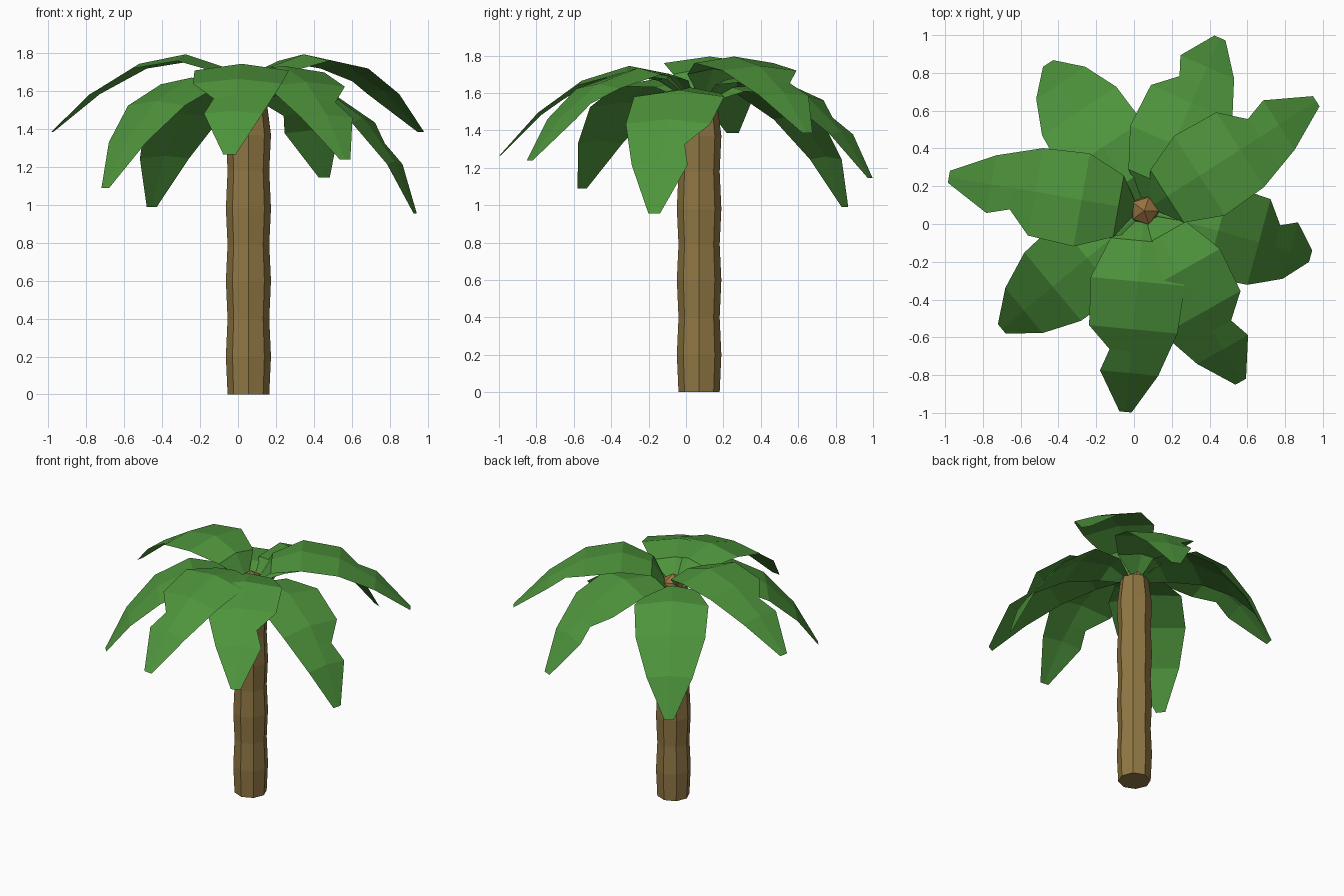
import bpy, bmesh, math
from mathutils import Vector

cube = bpy.data.objects.get("Cube")
if cube:
    bpy.data.objects.remove(cube, do_unlink=True)


def material(name, rgb):
    m = bpy.data.materials.new(name)
    m.use_nodes = True
    m.diffuse_color = (*rgb, 1)
    m.node_tree.nodes["Principled BSDF"].inputs["Base Color"].default_value = (*rgb, 1)
    return m


def add_object(name, bm, mat):
    mesh = bpy.data.meshes.new(name)
    bm.to_mesh(mesh)
    bm.free()
    mesh.materials.append(mat)
    obj = bpy.data.objects.new(name, mesh)
    bpy.context.collection.objects.link(obj)
    return obj


leaf_green = material("leaf_green", (0.076, 0.296, 0.045))
bark_brown = material("bark_brown", (0.283, 0.188, 0.058))
crown_brown = material("crown_brown", (0.305, 0.165, 0.05))
CENTRE = Vector((0.055, 0.07, 0))

# Trunk: eight-sided column with alternating wide and narrow rings
bm = bmesh.new()
SIDES = 8
profile = [(0.11, 0), (0.119, 0.2), (0.11, 0.4), (0.119, 0.6), (0.11, 0.79),
           (0.119, 0.98), (0.11, 1.18), (0.119, 1.37), (0.095, 1.56)]
rings = []
for radius, z in profile:
    ring = []
    for i in range(SIDES):
        a = math.tau * i / SIDES
        ring.append(bm.verts.new(CENTRE + Vector((radius * math.cos(a), radius * math.sin(a), z))))
    rings.append(ring)
for low, high in zip(rings, rings[1:]):
    for i in range(SIDES):
        j = (i + 1) % SIDES
        bm.faces.new((low[i], low[j], high[j], high[i]))
bm.faces.new(rings[0][::-1])
bm.faces.new(rings[-1])
add_object("trunk", bm, bark_brown)

# Crown bud on top of the trunk
bm = bmesh.new()
bmesh.ops.create_icosphere(bm, subdivisions=1, radius=0.085)
bmesh.ops.translate(bm, verts=bm.verts, vec=CENTRE + Vector((0, 0, 1.56)))
add_object("crown_bud", bm, crown_brown)

# Leaf spines (distance, height) for a raised and a drooping leaf
RAISED = [(0.06, 1.6), (0.14, 1.73), (0.34, 1.795), (0.59, 1.745), (0.83, 1.6), (1.06, 1.385)]
DROOPING = [(0.06, 1.56), (0.18, 1.63), (0.4, 1.615), (0.62, 1.46), (0.79, 1.23), (0.9, 0.955)]
WIDTHS = [0.045, 0.165, 0.25, 0.235, 0.155, 0.032]
DROPS = [0.01, 0.03, 0.035, 0.025, 0.015, 0]
NOTCH_WIDTH = 0.115


def build_leaf(name, tip, notch_side):
    """Folded strip from the crown to the tip, with a tear on one edge."""
    droop = (RAISED[-1][1] - tip[2]) / (RAISED[-1][1] - DROOPING[-1][1])
    offset = Vector((tip[0], tip[1], 0)) - CENTRE
    out = offset.normalized()
    side = Vector((-out.y, out.x, 0))
    spine = [Vector(a).lerp(Vector(b), droop) for a, b in zip(RAISED, DROOPING)]
    scale = offset.length / spine[-1].x
    rows = [(p.x * scale if i else p.x, p.y, w, w, d)
            for i, (p, w, d) in enumerate(zip(spine, WIDTHS, DROPS))]
    # Extra row holding the tear, between the third and fourth segments
    mid = [(a + b) / 2 for a, b in zip(rows[3], rows[4])]
    if notch_side:
        mid[2 if notch_side > 0 else 3] = NOTCH_WIDTH
    rows.insert(4, mid)

    bm = bmesh.new()
    grid = []
    for dist, z, left, right, drop in rows:
        p = CENTRE + out * dist + Vector((0, 0, z))
        down = Vector((0, 0, -drop))
        grid.append([bm.verts.new(v) for v in (p + side * left + down, p, p - side * right + down)])
    for a, b in zip(grid, grid[1:]):
        for i in range(2):
            bm.faces.new((a[i], a[i + 1], b[i + 1], b[i]))
    add_object(name, bm, leaf_green)


# Eight leaves: tip position and torn edge
leaves = {
    "leaf_right": ((-0.98, 0.25, 1.385), 1),
    "leaf_front_right": ((-0.70, -0.555, 1.09), 0),
    "leaf_front": ((-0.045, -0.995, 1.265), -1),
    "leaf_front_left": ((0.565, -0.835, 1.24), 1),
    "leaf_left": ((0.935, -0.17, 0.955), 1),
    "leaf_back_left": ((0.965, 0.65, 1.385), 1),
    "leaf_back": ((0.455, 0.985, 1.145), 1),
    "leaf_back_right": ((-0.455, 0.85, 0.99), 0),
}
for leaf_name, (tip_position, torn_side) in leaves.items():
    build_leaf(leaf_name, tip_position, torn_side)
